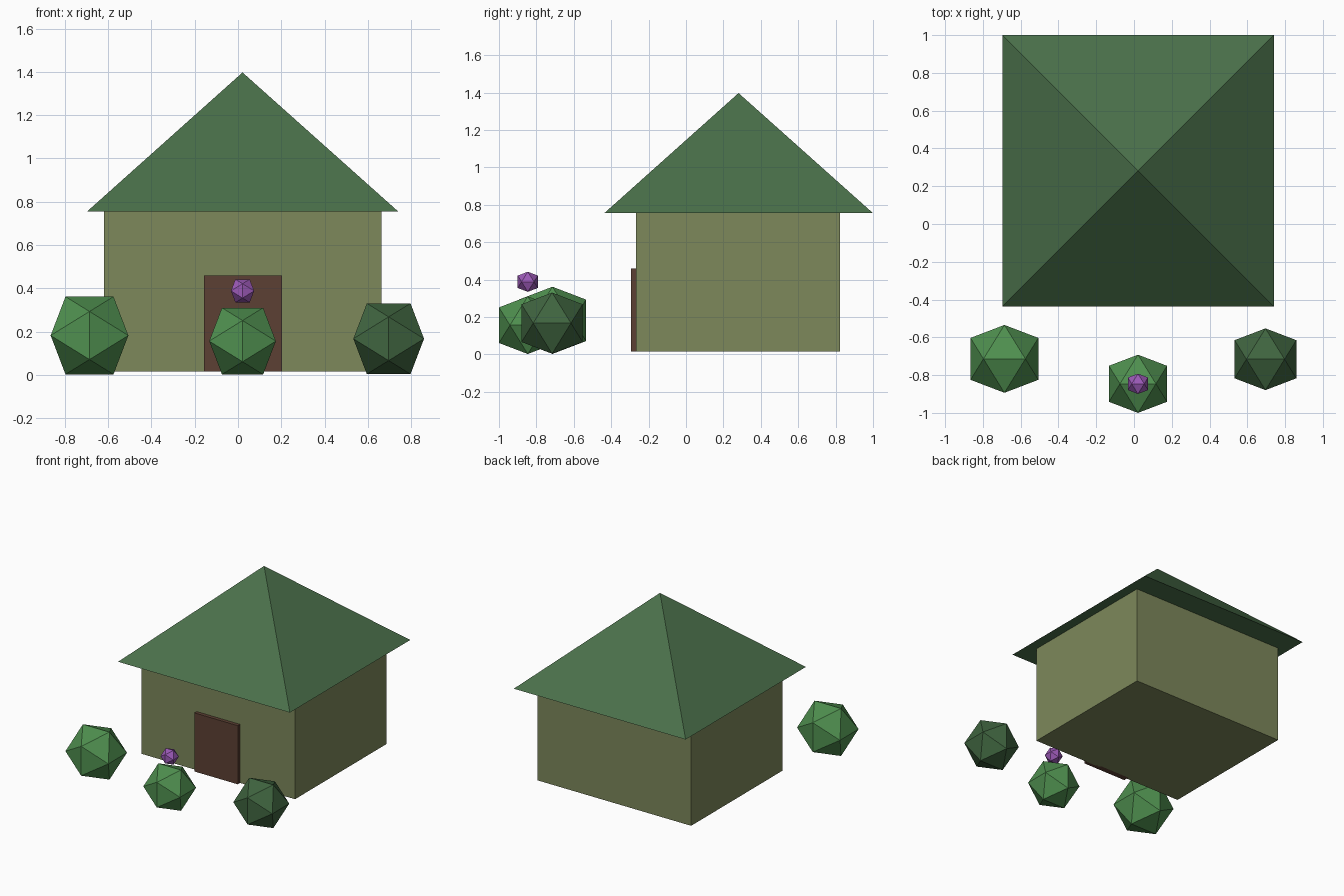
import bpy, bmesh, math
from mathutils import Vector

if "Cube" in bpy.data.objects:
    bpy.data.objects.remove(bpy.data.objects["Cube"])


def srgb(h):
    vals = [int(h[i:i + 2], 16) / 255 for i in (0, 2, 4)]
    return [v / 12.92 if v <= 0.04045 else ((v + 0.055) / 1.055) ** 2.4 for v in vals] + [1]


def material(name, h):
    m = bpy.data.materials.new(name)
    m.diffuse_color = srgb(h)
    m.use_nodes = True
    m.node_tree.nodes["Principled BSDF"].inputs["Base Color"].default_value = m.diffuse_color
    return m


wall_mat = material("olive_wall", "7D885B")
roof_mat = material("roof_green", "4A704A")
door_mat = material("door_brown", "5C4033")
bush_mat = material("leaf_green", "4F8F4F")
dark_mat = material("dark_leaf_green", "3F643F")
flower_mat = material("flower_purple", "9B59B6")


def hull(name, points, mat):
    """Flat-faced convex solid through the given points."""
    bm = bmesh.new()
    for p in points:
        bm.verts.new(p)
    bmesh.ops.convex_hull(bm, input=bm.verts[:])
    bmesh.ops.dissolve_limit(bm, angle_limit=0.01, verts=bm.verts[:], edges=bm.edges[:])
    bmesh.ops.recalc_face_normals(bm, faces=bm.faces[:])
    me = bpy.data.meshes.new(name)
    bm.to_mesh(me)
    bm.free()
    me.materials.append(mat)
    ob = bpy.data.objects.new(name, me)
    bpy.context.collection.objects.link(ob)
    return ob


def box(name, x, y, z, mat):
    return hull(name, [(a, b, c) for a in x for b in y for c in z], mat)


def icosahedron(name, centre, radius, mat, shift=0):
    """Twenty-sided ball standing on an edge; shift cycles its axes."""
    g = (1 + math.sqrt(5)) / 2
    k = radius / math.hypot(1, g)
    pts = []
    for s in (-k, k):
        for t in (-k * g, k * g):
            for p in ((s, 0, t), (0, t, s), (t, s, 0)):
                p = p[shift:] + p[:shift]
                pts.append(Vector(p) + Vector(centre))
    return hull(name, pts, mat)


# House body and door
box("walls", (-0.62, 0.664), (-0.267, 0.824), (0.015, 0.756), wall_mat)
box("door", (-0.158, 0.204), (-0.294, -0.25), (0.015, 0.458), door_mat)

# Pyramid roof with overhanging eaves
hull("roof", [(x, y, 0.755) for x in (-0.697, 0.74) for y in (-0.437, 1.0)]
     + [(0.021, 0.281, 1.397)], roof_mat)

# Bushes in front, and the flower above the middle one
icosahedron("left_bush", (-0.686, -0.714, 0.182), 0.211, bush_mat)
icosahedron("middle_bush", (0.021, -0.846, 0.156), 0.181, bush_mat)
icosahedron("right_bush", (0.696, -0.716, 0.167), 0.192, dark_mat)
icosahedron("flower", (0.021, -0.846, 0.388), 0.063, flower_mat)
